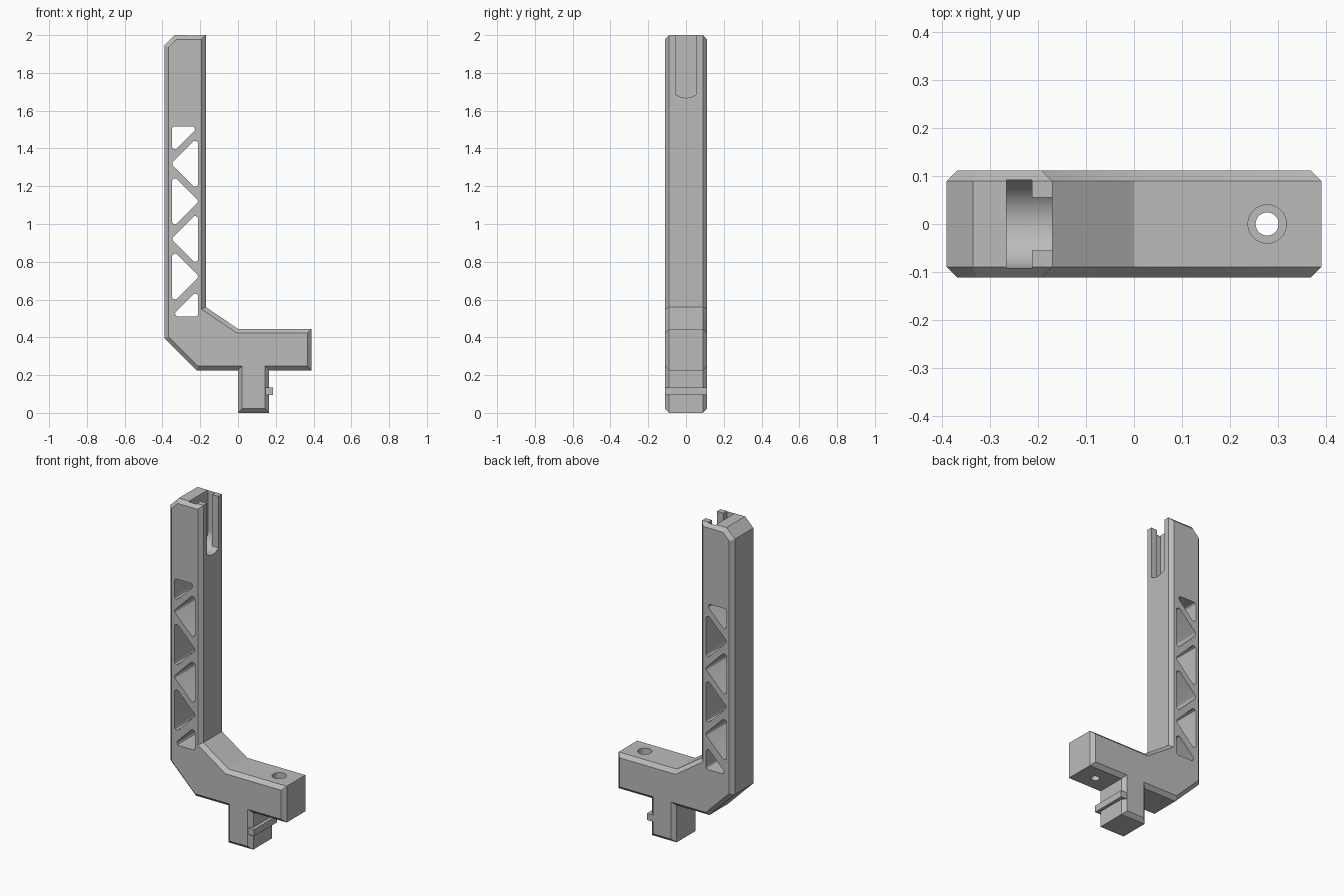
import bpy, bmesh, math
from mathutils import Vector

if "Cube" in bpy.data.objects:
    bpy.data.objects.remove(bpy.data.objects["Cube"], do_unlink=True)

GREY = (0.5, 0.5, 0.5, 1)
mat = bpy.data.materials.new("plain grey")
mat.use_nodes = True
mat.diffuse_color = GREY
mat.node_tree.nodes["Principled BSDF"].inputs["Base Color"].default_value = GREY


def loft(name, loops):
    """Closed solid through matching loops of 3D points."""
    bm = bmesh.new()
    rings = [[bm.verts.new(p) for p in loop] for loop in loops]
    bm.faces.new(rings[0])
    bm.faces.new(rings[-1])
    n = len(rings[0])
    for a, b in zip(rings, rings[1:]):
        for i in range(n):
            j = (i + 1) % n
            bm.faces.new((a[i], a[j], b[j], b[i]))
    bmesh.ops.recalc_face_normals(bm, faces=bm.faces)
    mesh = bpy.data.meshes.new(name)
    bm.to_mesh(mesh)
    bm.free()
    mesh.materials.append(mat)
    obj = bpy.data.objects.new(name, mesh)
    bpy.context.collection.objects.link(obj)
    return obj


def inset(pts, d):
    """Mitred inward offset of a counter-clockwise outline."""
    out = []
    for i, p in enumerate(pts):
        a = (p - pts[i - 1]).normalized()
        b = (pts[(i + 1) % len(pts)] - p).normalized()
        na, nb = Vector((-a.y, a.x)), Vector((-b.y, b.x))
        out.append(p + (na + nb) * d / (1 + na.dot(nb)))
    return out


def rounded(pts, r, steps=5):
    """Outline with an arc of radius r at each corner."""
    out = []
    for i, p in enumerate(pts):
        a = (pts[i - 1] - p).normalized()
        b = (pts[(i + 1) % len(pts)] - p).normalized()
        half = a.angle(b) / 2
        c = p + (a + b).normalized() * r / math.sin(half)
        t = r / math.tan(half)
        u, v = p + a * t - c, p + b * t - c
        out += [c + u.lerp(v, k / steps).normalized() * r for k in range(steps + 1)]
    return out


def at_y(pts, y):
    return [(p.x, y, p.y) for p in pts]


def cut(obj, cutter):
    mod = obj.modifiers.new("cut", "BOOLEAN")
    mod.operation, mod.solver, mod.object = "DIFFERENCE", "EXACT", cutter
    bpy.context.view_layer.objects.active = obj
    bpy.ops.object.modifier_apply(modifier=mod.name)
    bpy.data.objects.remove(cutter, do_unlink=True)


# Bracket: one outline with chamfered front and back edges
HALF, CH = 0.111, 0.022
outline = [Vector(p) for p in (
    (-0.39, 0.395), (-0.22, 0.225), (0, 0.225), (0, 0), (0.165, 0),
    (0.165, 0.225), (0.39, 0.225), (0.39, 0.445), (0, 0.445),
    (-0.17, 0.56), (-0.17, 2), (-0.335, 2), (-0.39, 1.945))]
inner = inset(outline, CH)
bracket = loft("bracket", [at_y(inner, -HALF), at_y(outline, CH - HALF),
                           at_y(outline, HALF - CH), at_y(inner, HALF)])

# Truss windows: alternating triangles, half triangles at both ends
L, R, W = -0.349, -0.211, 0.143
windows = [[(L, 1.517), (L, 1.517 - W), (L + W, 1.517)],
           [(R, 0.51), (R, 0.51 + W), (R - W, 0.51)]]
for k in range(4):
    z = 1.319 - 0.199 * k
    x, tip = (R, R - W) if k % 2 == 0 else (L, L + W)
    windows.append([(x, z - W), (x, z + W), (tip, z)])
for tri in windows:
    pts = rounded([Vector(p) for p in tri], 0.015)
    cut(bracket, loft("window_cutter", [at_y(pts, -0.3), at_y(pts, 0.3)]))

# T-shaped slot at the column top, with a round bottom
RAD, ZC = 0.092, 1.76
for half, x0, x1 in ((RAD, -0.265, -0.212), (0.055, -0.213, -0.1)):
    lim = math.asin(half / RAD)
    arc = [(RAD * math.sin(a), ZC - RAD * math.cos(a))
           for a in (lim * (k / 16 - 1) for k in range(33))]
    arc += [(half, 2.1), (-half, 2.1)]
    cut(bracket, loft("slot_cutter", [[(x, y, z) for y, z in arc] for x in (x0, x1)]))

# Screw hole with a counterbore in the arm
for r, z0 in ((0.024, 0.1), (0.04, 0.335)):
    circle = [(0.277 + r * math.cos(k * math.pi / 24), r * math.sin(k * math.pi / 24))
              for k in range(48)]
    cut(bracket, loft("hole_cutter", [[(x, y, z) for x, y in circle] for z in (z0, 0.6)]))

# Latch ridge on the foot
ridge = [Vector(p) for p in ((0.145, 0.095), (0.185, 0.095), (0.185, 0.135), (0.145, 0.135))]
latch = loft("latch_ridge", [at_y(ridge, -HALF), at_y(ridge, HALF)])

# Smooth the arcs, keep the edges sharp
bpy.ops.object.select_all(action="DESELECT")
for obj in (bracket, latch):
    obj.select_set(True)
bpy.context.view_layer.objects.active = bracket
bpy.ops.object.shade_smooth_by_angle(angle=math.radians(28))
